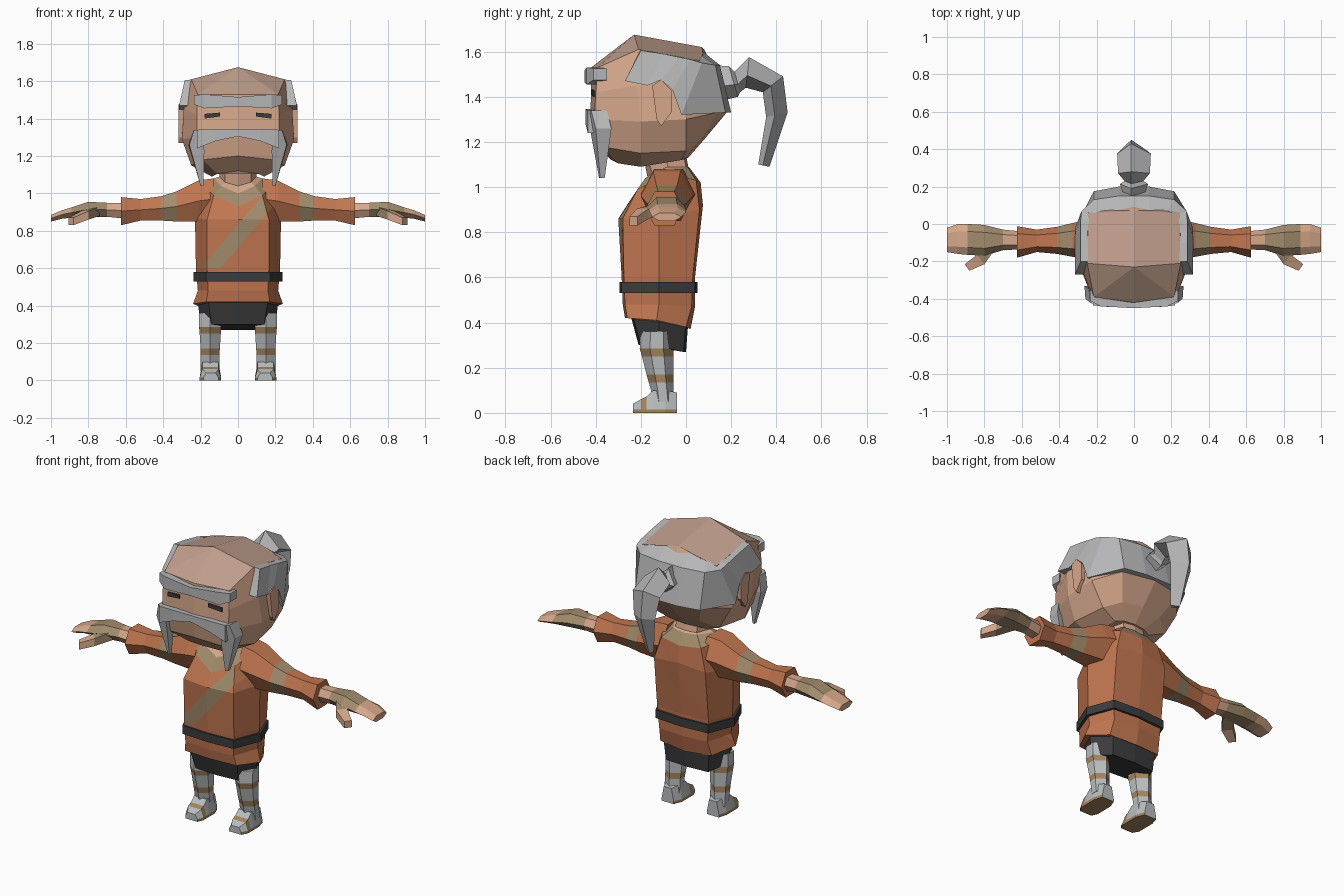
import bpy, bmesh
from mathutils import Vector


def material(name, rgb):
    m = bpy.data.materials.new(name)
    m.diffuse_color = (*rgb, 1)
    return m


SKIN = material("skin", (0.68, 0.39, 0.26))
SCALP = material("scalp", (0.52, 0.34, 0.26))
HAIR = material("grey hair", (0.47, 0.47, 0.48))
TUNIC = material("orange cloth", (0.53, 0.18, 0.08))
TRIM = material("olive trim", (0.36, 0.26, 0.15))
DARK = material("charcoal", (0.045, 0.045, 0.048))
WRAP = material("leg wrap", (0.49, 0.51, 0.52))
TAN = material("tan strap", (0.36, 0.23, 0.11))


def sym(half):
    """Closed ring from a half ring that starts and ends on the centre plane."""
    return half + [(-x, y, z) for x, y, z in half[-2:0:-1]]


def level(half, z):
    return sym([(x, y, z) for x, y in half])


def flip(rings, s):
    return [[(s * x, y, z) for x, y, z in r] for r in rings]


def box_section(x, y0, y1, z0, z1):
    return [(x, y0, z0), (x, y1, z0), (x, y1, z1), (x, y0, z1)]


def hex_section(x, y0, y1, z0, z1):
    """Six-sided section across the arm."""
    m, q = (z0 + z1) / 2, (y1 - y0) * 0.24
    return [(x, y0, m), (x, y0 + q, z0), (x, y1 - q, z0),
            (x, y1, m), (x, y1 - q, z1), (x, y0 + q, z1)]


def loft(name, rings, mats, rule=None, caps=(True, True)):
    """Skin consecutive rings; rule(band, centre) picks the material."""
    bm = bmesh.new()
    vs = [[bm.verts.new(p) for p in r] for r in rings]
    n = len(rings[0])
    faces = []
    for b in range(len(rings) - 1):
        for i in range(n):
            j = (i + 1) % n
            faces.append((b, bm.faces.new((vs[b][i], vs[b][j], vs[b + 1][j], vs[b + 1][i]))))
    if caps[0]:
        faces.append((0, bm.faces.new(vs[0])))
    if caps[1]:
        faces.append((len(rings) - 2, bm.faces.new(vs[-1])))
    if rule:
        for b, f in faces:
            f.material_index = rule(b, f.calc_center_median())
    bmesh.ops.remove_doubles(bm, verts=bm.verts, dist=1e-4)
    bmesh.ops.recalc_face_normals(bm, faces=bm.faces)
    me = bpy.data.meshes.new(name)
    bm.to_mesh(me)
    bm.free()
    for m in mats:
        me.materials.append(m)
    ob = bpy.data.objects.new(name, me)
    bpy.context.collection.objects.link(ob)
    return ob


# Head: jaw to brow rings, closed by a peaked crown
front_peak, back_peak = (0, -0.23, 1.675), (0, 0.07, 1.62)
head = [
    [(0, -.33, 1.12), (.11, -.30, 1.105), (.14, -.20, 1.09), (.12, -.02, 1.12), (.07, 0, 1.13), (0, .01, 1.13)],
    [(0, -.41, 1.20), (.19, -.38, 1.18), (.25, -.20, 1.15), (.22, 0, 1.16), (.13, .06, 1.20), (0, .08, 1.21)],
    [(0, -.425, 1.30), (.22, -.405, 1.30), (.30, -.20, 1.29), (.30, 0, 1.30), (.20, .14, 1.33), (0, .18, 1.33)],
    [(0, -.42, 1.42), (.22, -.40, 1.42), (.29, -.22, 1.45), (.29, -.02, 1.45), (.20, .13, 1.44), (0, .16, 1.45)],
    [(0, -.42, 1.53), (.215, -.39, 1.53), (.25, -.21, 1.61), (.245, .06, 1.56), (.15, .075, 1.585), (0, .08, 1.61)],
    [front_peak] * 3 + [back_peak] * 3,
]
loft("head", [sym(r) for r in head], [SKIN, SCALP], lambda b, c: int(b == 4), (True, False))

# Hair band wrapping from temple to temple: inner top, outer top, outer bottom, inner bottom
hair = [
    [(.24, -.20, 1.61), (.285, -.20, 1.605), (.315, -.27, 1.47), (.25, -.27, 1.47)],
    [(.245, -.10, 1.59), (.285, -.10, 1.59), (.315, -.17, 1.45), (.25, -.17, 1.45)],
    [(.24, -.03, 1.575), (.285, -.03, 1.575), (.315, -.11, 1.475), (.25, -.11, 1.475)],
    [(.24, .02, 1.57), (.285, .02, 1.565), (.315, -.06, 1.43), (.25, -.06, 1.43)],
    [(.235, .05, 1.56), (.28, .07, 1.55), (.315, -.02, 1.32), (.25, -.02, 1.32)],
    [(.18, .07, 1.58), (.215, .13, 1.54), (.215, .175, 1.33), (.16, .12, 1.33)],
    [(.08, .075, 1.60), (.08, .15, 1.54), (.08, .20, 1.33), (.07, .14, 1.33)],
]
loft("hair", hair + flip(hair[::-1], -1), [HAIR])

# Ponytail: outer point, inner point, half width along its curve
tail = [((.12, 1.54), (.15, 1.38), .05), ((.19, 1.535), (.23, 1.40), .075),
        ((.215, 1.51), (.24, 1.42), .05), ((.28, 1.575), (.265, 1.44), .085),
        ((.43, 1.49), (.34, 1.42), .09), ((.45, 1.33), (.355, 1.31), .07),
        ((.37, 1.09), (.32, 1.10), .025)]
rings = []
for (oy, oz), (iy, iz), w in tail:
    my, mz = oy * .4 + iy * .6, oz * .4 + iz * .6
    rings.append([(-.015, oy, oz), (w, my, mz), (0, iy, iz), (-w, my, mz)])
loft("ponytail", rings, [HAIR])

# Eyebrow bar and moustache bar
brow = [box_section(0, -.45, -.40, 1.465, 1.515), box_section(.18, -.44, -.38, 1.455, 1.53),
        box_section(.235, -.41, -.35, 1.475, 1.525)]
loft("eyebrow", flip(brow[:0:-1], -1) + brow, [HAIR])
bar = [box_section(0, -.445, -.40, 1.305, 1.345), box_section(.12, -.445, -.39, 1.28, 1.345),
       box_section(.22, -.435, -.37, 1.24, 1.34)]
loft("moustache", flip(bar[:0:-1], -1) + bar, [HAIR])

# Torso: hem, waist, chest, collar and throat
torso = [
    [(0, -.27, .42), (.17, -.26, .42), (.24, -.13, .41), (.17, 0, .38), (0, .02, .37)],
    [(0, -.28, .48), (.16, -.27, .48), (.215, -.12, .48), (.16, .025, .47), (0, .04, .47)],
    [(0, -.285, .60), (.165, -.275, .60), (.225, -.12, .60), (.17, .03, .60), (0, .04, .60)],
    [(0, -.30, .86), (.165, -.28, .86), (.23, -.12, .87), (.17, .06, .90), (0, .075, .92)],
    [(0, -.255, .93), (.13, -.215, .99), (.20, -.08, 1.06), (.13, .045, 1.03), (0, .065, 1.02)],
    [(0, -.20, 1.00), (.09, -.18, 1.04), (.13, -.08, 1.08), (.08, .01, 1.085), (0, .02, 1.08)],
    [(0, -.17, 1.04), (.07, -.15, 1.06), (.10, -.08, 1.09), (.07, 0, 1.09), (0, .01, 1.09)],
    [(0, -.19, 1.14), (.07, -.17, 1.14), (.10, -.09, 1.14), (.07, -.01, 1.14), (0, 0, 1.14)],
]
body = loft("tunic", [sym(r) for r in torso], [TUNIC, TRIM, SKIN],
            lambda b, c: 0 if b < 4 else 1 if b == 4 else 2)

# Diagonal sash cut into the chest
bm = bmesh.new()
bm.from_mesh(body.data)
across = Vector((.762, 0, -.647))
for off in (-.54, -.46):
    bmesh.ops.bisect_plane(bm, geom=bm.verts[:] + bm.edges[:] + bm.faces[:],
                           plane_co=across * off, plane_no=across)
for f in bm.faces:
    c = f.calc_center_median()
    if f.material_index == 0 and c.y < -.2 and c.z > .59 and -.54 < c.dot(across) < -.46:
        f.material_index = 1
bm.to_mesh(body.data)
bm.free()

# Belt and skirt
belt = [(0, -.295), (.17, -.285), (.237, -.12), (.175, .04), (0, .052)]
loft("belt", [level(belt, .53), level(belt, .58)], [DARK])
loft("skirt", [
    sym([(0, -.21, .30), (.14, -.20, .30), (.20, -.12, .295), (.14, -.01, .27), (0, 0, .27)]),
    sym([(0, -.245, .43), (.16, -.235, .43), (.215, -.12, .42), (.15, 0, .40), (0, .01, .40)])], [DARK])

for s, side in ((1, "left"), (-1, "right")):
    # Drooping moustache ends
    droop = [[(.185, -.385, 1.04), (.185, -.365, 1.04), (.20, -.36, 1.04), (.20, -.38, 1.04)],
             [(.18, -.42, 1.23), (.18, -.345, 1.23), (.265, -.33, 1.26), (.26, -.40, 1.26)],
             [(.20, -.435, 1.34), (.20, -.36, 1.34), (.24, -.35, 1.34), (.235, -.42, 1.34)]]
    loft(side + "_moustache_end", flip(droop, s), [HAIR])

    # Eye plates and ears
    eye = [box_section(.095, -.421, -.405, 1.412, 1.432), box_section(.18, -.412, -.395, 1.40, 1.425)]
    loft(side + "_eye", flip(eye, s), [DARK])
    ear = [(-.15, 1.45), (-.11, 1.475), (-.065, 1.43), (-.065, 1.33), (-.11, 1.27), (-.13, 1.30)]
    loft(side + "_ear", flip([[(x, y, z) for y, z in ear] for x in (.26, .318)], s), [SKIN])

    # Sleeve with a trim band
    sleeve = [hex_section(.13, -.20, .045, .86, 1.08), hex_section(.21, -.20, .03, .85, 1.07),
              hex_section(.33, -.175, .005, .85, 1.01), hex_section(.41, -.16, -.015, .855, .985),
              hex_section(.52, -.15, -.03, .855, .97), hex_section(.625, -.18, -.012, .83, .98)]
    loft(side + "_sleeve", flip(sleeve, s), [TUNIC, TRIM], lambda b, c: int(b == 2))

    # Hand: bare wrist, glove, bare fingers
    hand = [hex_section(.60, -.135, -.04, .865, .95), hex_section(.70, -.14, -.03, .875, .95),
            hex_section(.80, -.17, -.005, .875, .955), hex_section(.89, -.165, 0, .87, .925),
            hex_section(.94, -.16, 0, .865, .91), hex_section(1.0, -.15, -.02, .85, .885)]
    loft(side + "_hand", flip(hand, s), [SKIN, TRIM], lambda b, c: int(b in (1, 2)))
    thumb = [[(.74, -.13, .88), (.80, -.10, .88), (.80, -.10, .93), (.74, -.13, .93)],
             [(.80, -.215, .86), (.84, -.165, .86), (.84, -.165, .905), (.80, -.215, .905)],
             [(.88, -.25, .83), (.905, -.215, .83), (.905, -.215, .87), (.88, -.25, .87)]]
    loft(side + "_thumb", flip(thumb, s), [TRIM, SKIN], lambda b, c: b)

    # Wrapped leg with straps: x range, y range, height
    leg = []
    for z, x0, x1, y0, y1 in ((.05, .10, .20, -.15, -.05), (.10, .10, .20, -.155, -.055),
                              (.135, .10, .20, -.165, -.055), (.17, .097, .20, -.175, -.055),
                              (.25, .092, .205, -.195, -.055), (.285, .09, .208, -.205, -.055),
                              (.36, .09, .208, -.20, -.055)):
        m, w, q = (x0 + x1) / 2, (x1 - x0) / 2, (y1 - y0) * .3
        leg.append([(m, y0, z), (m + w, y0 + q, z), (m + w, y1 - q, z),
                    (m, y1, z), (m - w, y1 - q, z), (m - w, y0 + q, z)])
    loft(side + "_leg", flip(leg, s), [WRAP, TAN], lambda b, c: int(b in (2, 4)))

    # Shoe with tan sole and toe strap
    shoe = [[(a, y, 0), (b, y, 0), (b, y, .016), (b - .015, y, h), (a + .015, y, h), (a, y, .016)]
            for y, a, b, h in ((-.235, .105, .185, .04), (-.20, .09, .205, .06), (-.175, .09, .205, .072),
                               (-.145, .09, .205, .10), (-.09, .09, .205, .10), (-.04, .11, .19, .09))]
    loft(side + "_shoe", flip(shoe, s), [WRAP, TAN], lambda b, c: int(b == 1 or c.z < .012))
